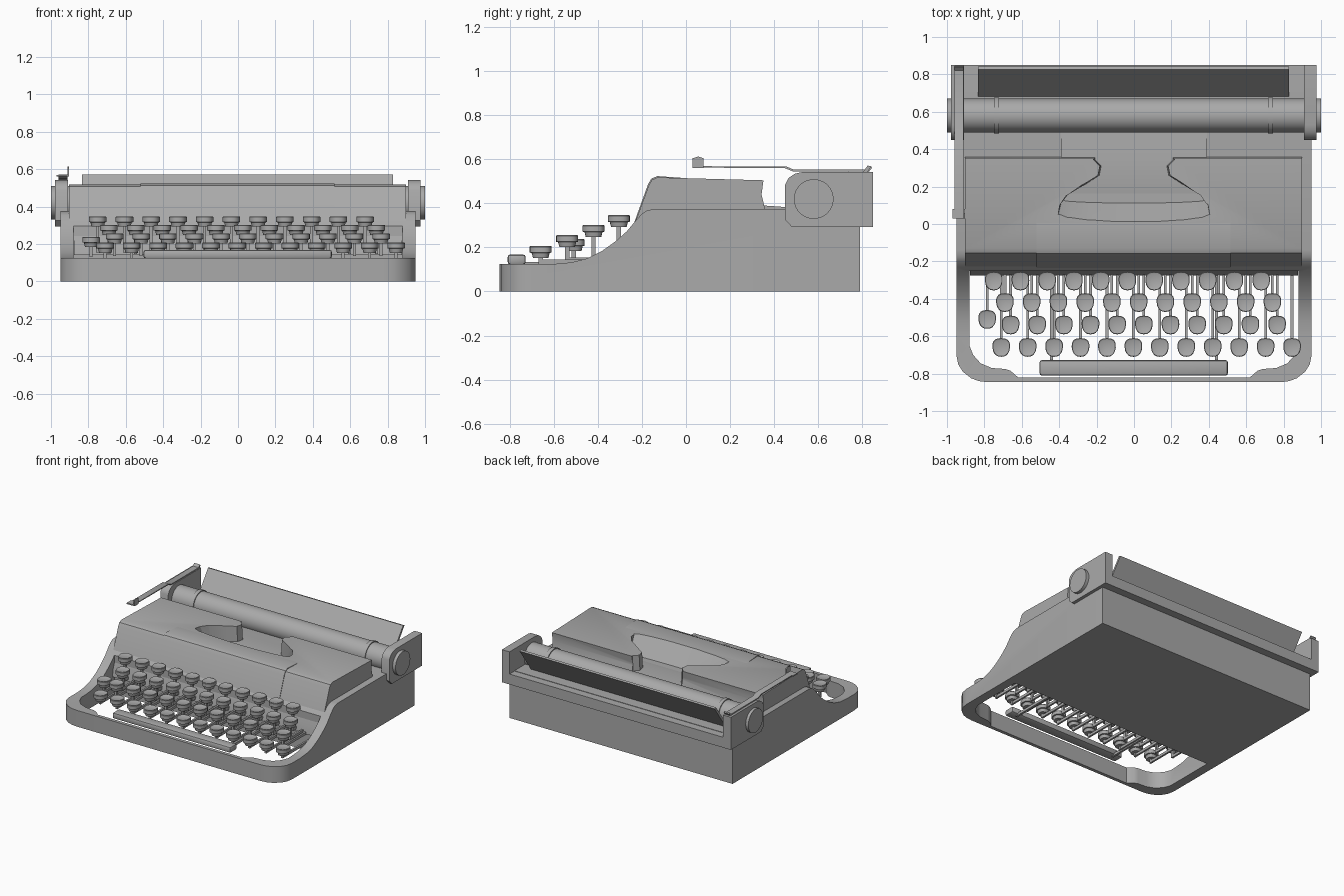
import bpy, bmesh, math

cube = bpy.data.objects.get("Cube")
if cube:
    bpy.data.objects.remove(cube, do_unlink=True)

grey = bpy.data.materials.new("neutral_grey")
grey.use_nodes = True
colour = (0.4, 0.4, 0.4, 1)
grey.diffuse_color = colour
grey.node_tree.nodes["Principled BSDF"].inputs["Base Color"].default_value = colour
parts = []


def loft(name, rings):
    """Closed solid through matching rings of 3D points."""
    bm = bmesh.new()
    loops = [[bm.verts.new(p) for p in ring] for ring in rings]
    n = len(loops[0])
    for low, high in zip(loops, loops[1:]):
        for i in range(n):
            j = (i + 1) % n
            bm.faces.new((low[i], low[j], high[j], high[i]))
    bm.faces.new(loops[0])
    bm.faces.new(loops[-1])
    bmesh.ops.recalc_face_normals(bm, faces=bm.faces)
    mesh = bpy.data.meshes.new(name)
    bm.to_mesh(mesh)
    bm.free()
    mesh.materials.append(grey)
    return place(name, mesh)


def place(name, mesh, location=(0, 0, 0)):
    ob = bpy.data.objects.new(name, mesh)
    ob.location = location
    bpy.context.scene.collection.objects.link(ob)
    parts.append(ob)
    return ob


def across(name, profile, x0, x1):
    return loft(name, [[(x, y, z) for y, z in profile] for x in (x0, x1)])


def upright(name, plan, z0, z1):
    return loft(name, [[(x, y, z) for x, y in plan] for z in (z0, z1)])


def box(name, x0, x1, y0, y1, z0, z1):
    return upright(name, [(x0, y0), (x1, y0), (x1, y1), (x0, y1)], z0, z1)


def disc(y, z, r, n=40):
    return [(y + r * math.cos(2 * math.pi * i / n), z + r * math.sin(2 * math.pi * i / n)) for i in range(n)]


def mirrored(half):
    return half + [(-x, y) for x, y in reversed(half)]


def apply_modifier(ob, kind, **settings):
    mod = ob.modifiers.new(kind.title(), kind)
    for key, value in settings.items():
        setattr(mod, key, value)
    bpy.context.view_layer.objects.active = ob
    bpy.ops.object.modifier_apply(modifier=mod.name)


def cut(ob, cutter, operation):
    apply_modifier(ob, 'BOOLEAN', object=cutter, operation=operation, solver='EXACT')
    parts.remove(cutter)
    bpy.data.objects.remove(cutter, do_unlink=True)


# Body: rounded plan, swept side profile, open keyboard well
body = upright("body", mirrored([(0.95, 0.79), (0.95, -0.70), (0.94, -0.75), (0.915, -0.79),
                                 (0.87, -0.825), (0.83, -0.84), (0.78, -0.846)]), 0, 0.5)
side = [(-0.9, 0.125), (-0.6, 0.125), (-0.52, 0.132), (-0.45, 0.15), (-0.38, 0.185), (-0.32, 0.228),
        (-0.27, 0.272), (-0.23, 0.32), (-0.2, 0.353), (-0.175, 0.369), (-0.14, 0.375),
        (0.9, 0.375), (0.9, -0.1), (-0.9, -0.1)]
cut(body, across("side_cutter", side, -1.1, 1.1), 'INTERSECT')
well = mirrored([(0.88, -0.25), (0.88, -0.65), (0.86, -0.70), (0.82, -0.745), (0.76, -0.77),
                 (0.69, -0.775), (0.66, -0.785), (0.62, -0.82)])
cut(body, upright("well_cutter", well, -0.1, 0.6), 'DIFFERENCE')

# Wall behind the keys
across("key_back_wall", [(-0.275, 0.14), (-0.265, 0.2), (-0.225, 0.31), (-0.2, 0.3), (-0.2, 0.14)], -0.878, 0.878)

# Top cover with the type basket opening
cover = across("top_cover", [(-0.238, 0.295), (-0.168, 0.485), (-0.155, 0.507), (-0.13, 0.518),
                             (0.352, 0.505), (0.343, 0.44), (0.36, 0.37), (-0.2, 0.30)], -0.903, 0.897)
opening = mirrored([(0.22, 0.45), (0.22, 0.345), (0.185, 0.31), (0.195, 0.26), (0.26, 0.22),
                    (0.36, 0.15), (0.40, 0.09), (0.41, 0.03), (0.36, 0.01), (0.25, -0.005), (0.1, -0.015)])
sunk = [(x * 0.95, y if y > 0.2 else 0.18 + (y - 0.18) * 0.35) for x, y in opening]
cut(cover, loft("opening_cutter", [[(x, y, 0.387) for x, y in sunk],
                                   [(x, y, 0.55) for x, y in opening]]), 'DIFFERENCE')
across("cover_front_panel", [(-0.24, 0.30), (-0.172, 0.488), (-0.157, 0.513), (-0.13, 0.524),
                             (0.01, 0.514), (0.0, 0.5), (-0.15, 0.48), (-0.22, 0.30)], -0.52, 0.515)
across("type_guide", [(0.12, 0.38), (0.2, 0.393), (0.36, 0.39), (0.5, 0.38), (0.5, 0.37), (0.12, 0.37)], -0.39, 0.39)

# Carriage: end plates, rear bar, platen and knobs
plate = [(0.45, 0.325), (0.482, 0.292), (0.85, 0.292), (0.85, 0.543), (0.53, 0.543),
         (0.495, 0.535), (0.465, 0.515), (0.45, 0.485)]
across("right_end_plate", plate, -0.978, -0.91)
across("left_end_plate", plate, 0.91, 0.975)
box("rear_bar", -0.92, 0.92, 0.78, 0.85, 0.292, 0.372)
across("platen", disc(0.58, 0.42, 0.09), -0.915, 0.915)
across("right_knob", disc(0.58, 0.42, 0.09), -1.0, -0.97)
across("left_knob", disc(0.58, 0.42, 0.09), 0.97, 1.0)
for x in (-0.735, 0.73):
    across("paper_roller", disc(0.58, 0.42, 0.097), x - 0.014, x + 0.014)
across("paper_rest", [(0.67, 0.36), (0.825, 0.572), (0.842, 0.567), (0.685, 0.35)], -0.833, 0.83)

# Carriage return lever
across("return_lever", [(0.03, 0.563), (0.45, 0.560), (0.485, 0.546), (0.83, 0.543), (0.845, 0.562),
                        (0.84, 0.57), (0.822, 0.553), (0.49, 0.553), (0.455, 0.568), (0.03, 0.569)], -0.96, -0.912)
box("lever_tip", -0.97, -0.903, 0.03, 0.08, 0.56, 0.569)
across("lever_grip", [(0.03, 0.56), (0.08, 0.56), (0.08, 0.605), (0.055, 0.613), (0.03, 0.605)], -0.911, -0.903)

# Key cap: a rounded shield on a tapered base
shield = []
for i in range(20):
    a = 2 * math.pi * i / 20
    c, s = math.cos(a), math.sin(a)
    width = 0.047 * (1 + 0.12 * s)
    shield.append((width * math.copysign(abs(c) ** 0.8, c), 0.05 * math.copysign(abs(s) ** 0.85, s)))
layers = [(0.7, -0.055), (0.82, -0.032), (1.0, -0.03), (1.0, -0.004), (0.94, 0), (0.75, -0.004)]
cap = loft("key", [[(x * k, y * k, z) for x, y in shield] for k, z in layers])
cap_mesh = cap.data
parts.remove(cap)
bpy.data.objects.remove(cap, do_unlink=True)


def add_key(x, y, top, lever):
    place("key", cap_mesh, (x, y, top))
    box("key_stem", x - 0.008, x + 0.008, y - 0.01, y + 0.01, lever - 0.02, top - 0.05)
    box("key_lever", x - 0.007, x + 0.007, y, -0.24, lever - 0.02, lever)


# Rows: first x, last x, count, y, top height, lever height
rows = [(-0.71, 0.845, 12, -0.66, 0.207, 0.145), (-0.66, 0.765, 11, -0.54, 0.256, 0.155),
        (-0.69, 0.74, 11, -0.42, 0.302, 0.165), (-0.75, 0.68, 11, -0.305, 0.347, 0.175)]
for first, last, count, y, top, lever in rows:
    for i in range(count):
        add_key(first + (last - first) * i / (count - 1), y, top, lever)
add_key(-0.785, -0.51, 0.238, 0.15)

# Space bar on two arms
bar = box("space_bar", -0.505, 0.502, -0.81, -0.728, 0.122, 0.168)
apply_modifier(bar, 'BEVEL', width=0.012, segments=2)
for x in (-0.44, 0.44):
    box("space_bar_arm", x - 0.008, x + 0.008, -0.76, -0.24, 0.115, 0.135)

# Smooth the curves, keep the edges
bpy.ops.object.select_all(action='DESELECT')
for ob in parts:
    ob.select_set(True)
bpy.context.view_layer.objects.active = body
bpy.ops.object.shade_smooth_by_angle(angle=math.radians(30))
